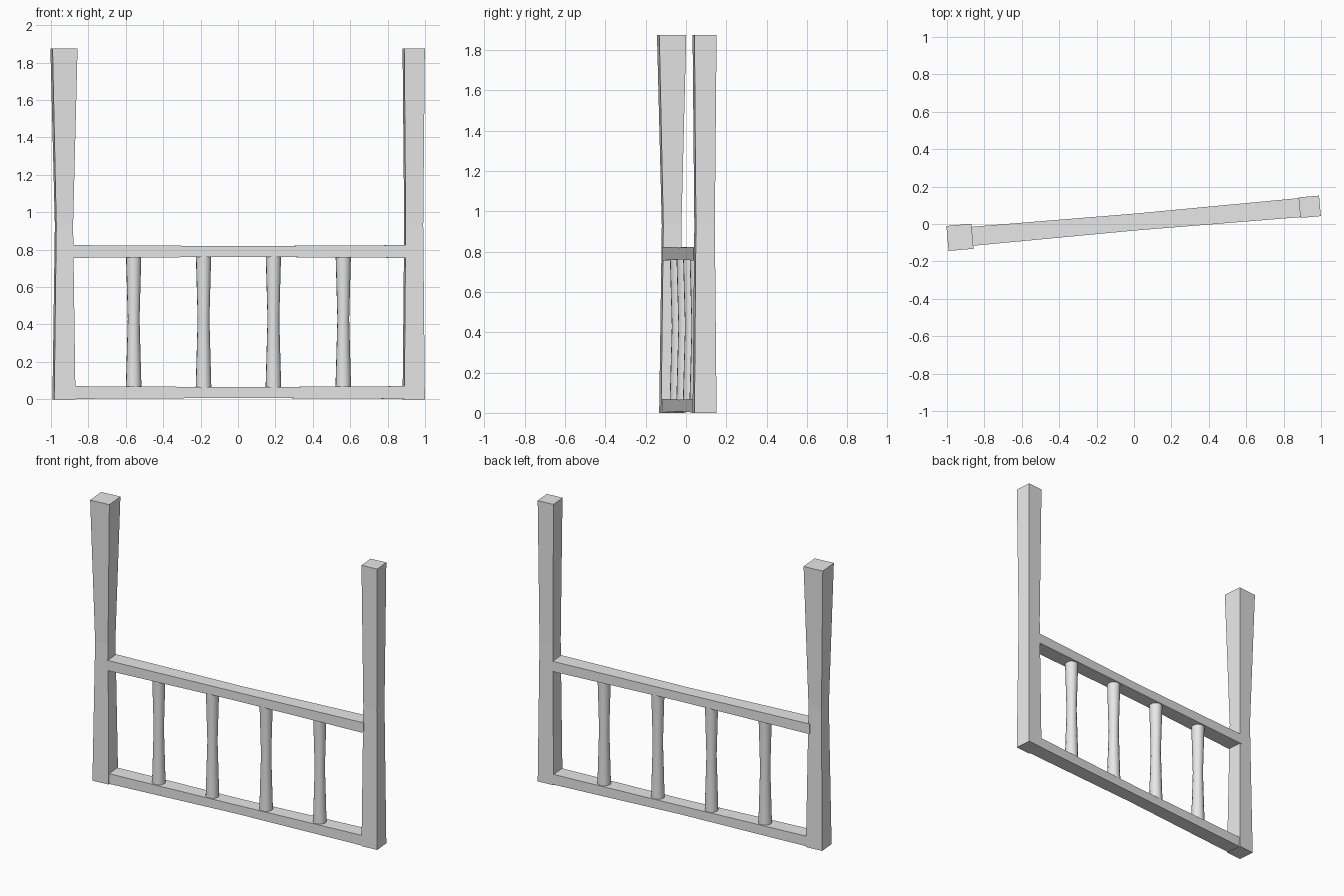
import bpy
import bmesh
import math

cube = bpy.data.objects.get("Cube")
if cube:
    bpy.data.objects.remove(cube, do_unlink=True)

grey = bpy.data.materials.new("plain grey")
grey.use_nodes = True
colour = (0.8, 0.8, 0.8, 1)
grey.diffuse_color = colour
grey.node_tree.nodes["Principled BSDF"].inputs["Base Color"].default_value = colour

TURN = math.radians(5)  # the whole railing stands slightly turned


def loft(name, sides, rings, place):
    """Join rings of (distance, half width, half depth) into a closed bar."""
    bm = bmesh.new()
    radius = 1 / math.cos(math.pi / 4) if sides == 4 else 1
    loops = []
    for t, a, b in rings:
        angles = [math.tau * (i + 0.5) / sides for i in range(sides)]
        loops.append([bm.verts.new(place(t, a * radius * math.cos(g), b * radius * math.sin(g)))
                      for g in angles])
    for low, high in zip(loops, loops[1:]):
        for i in range(sides):
            j = (i + 1) % sides
            bm.faces.new((low[i], low[j], high[j], high[i]))
    bm.faces.new(loops[0])
    bm.faces.new(loops[-1])
    bmesh.ops.recalc_face_normals(bm, faces=bm.faces)
    mesh = bpy.data.meshes.new(name)
    bm.to_mesh(mesh)
    bm.free()
    mesh.materials.append(grey)
    obj = bpy.data.objects.new(name, mesh)
    obj.location.y = 0.01
    obj.rotation_euler.z = TURN
    bpy.context.collection.objects.link(obj)
    return obj


def upright(name, sides, u, rings):
    return loft(name, sides, [(z, h, h) for z, h in rings],
                lambda t, a, b: (u + a, b, t))


def rail(name, z):
    rings = [(-0.9, 0.051, 0.034), (0, 0.045, 0.029), (0.9, 0.051, 0.034)]
    return loft(name, 4, rings, lambda t, a, b: (t, a, z + b))


# Square posts, pinched at half height
upright("right_post", 4, -0.934, [(0, 0.057), (0.93, 0.045), (1.875, 0.067)])
upright("left_post", 4, 0.943, [(0, 0.055), (0.93, 0.047), (1.875, 0.055)])

# Rails, slightly thinner in the middle
rail("bottom_rail", 0.036)
rail("top_rail", 0.79)

# Round waisted balusters
for n in range(4):
    post = upright(f"baluster_{n + 1}", 12, -0.56 + 0.375 * n,
                   [(0.04, 0.043), (0.43, 0.032), (0.785, 0.042)])
    bpy.ops.object.select_all(action="DESELECT")
    post.select_set(True)
    bpy.context.view_layer.objects.active = post
    bpy.ops.object.shade_smooth_by_angle(angle=math.radians(40))
